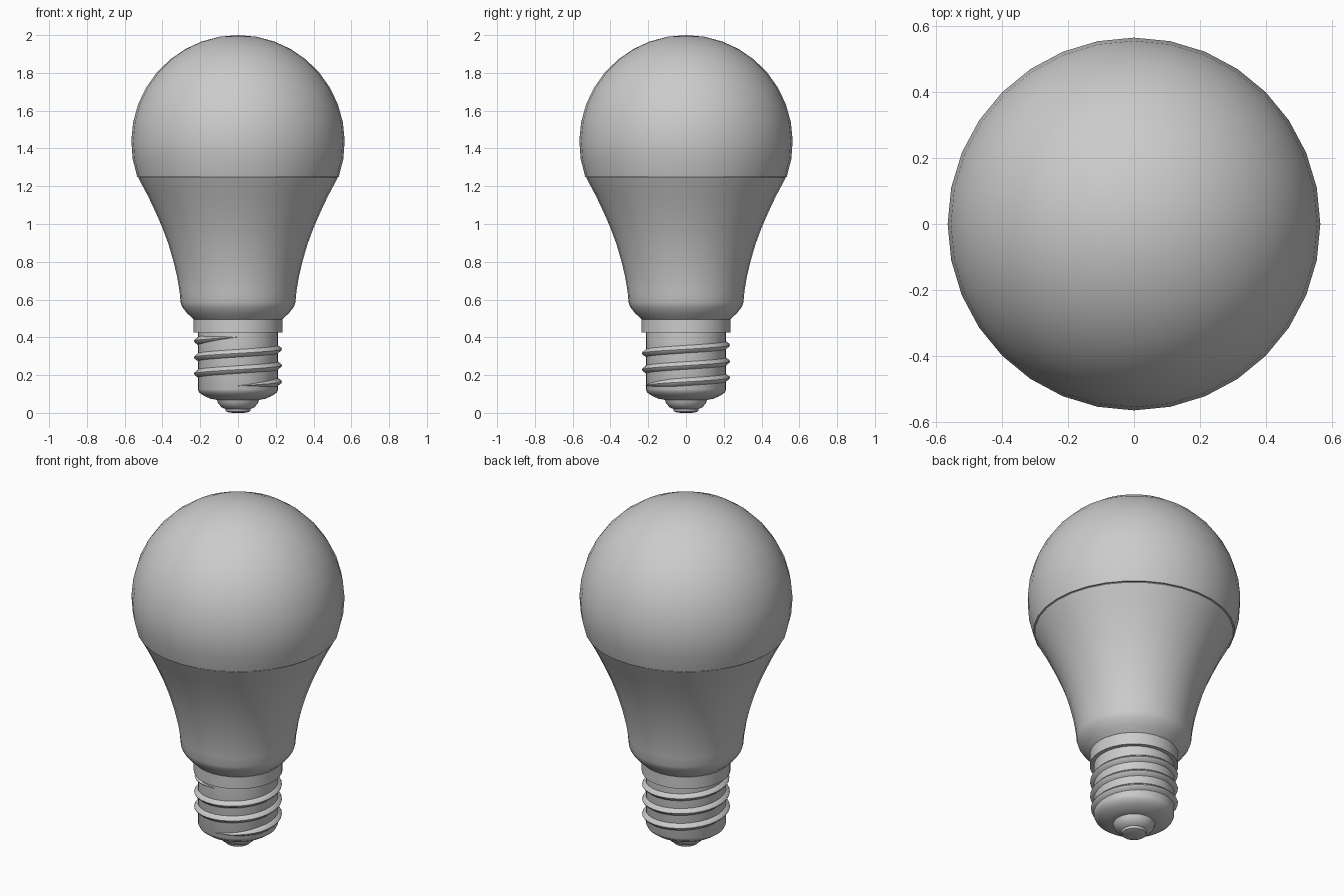
import bpy, bmesh, math

if "Cube" in bpy.data.objects:
    bpy.data.objects.remove(bpy.data.objects["Cube"])

SIDES = 32


def finish(name, bm, angle=40):
    bmesh.ops.recalc_face_normals(bm, faces=bm.faces)
    mesh = bpy.data.meshes.new(name)
    bm.to_mesh(mesh)
    bm.free()
    ob = bpy.data.objects.new(name, mesh)
    bpy.context.collection.objects.link(ob)
    bpy.ops.object.select_all(action='DESELECT')
    ob.select_set(True)
    bpy.context.view_layer.objects.active = ob
    bpy.ops.object.shade_smooth_by_angle(angle=math.radians(angle))
    return ob


def lathe(name, profile, angle=40):
    """Revolve (radius, z) points around z; a zero radius makes a pole."""
    bm = bmesh.new()
    rings = []
    for r, z in profile:
        if r < 1e-5:
            rings.append([bm.verts.new((0, 0, z))] * SIDES)
        else:
            rings.append([bm.verts.new((r * math.cos(2 * math.pi * i / SIDES),
                                        r * math.sin(2 * math.pi * i / SIDES), z))
                          for i in range(SIDES)])
    for a, b in zip(rings, rings[1:]):
        for i in range(SIDES):
            j = (i + 1) % SIDES
            quad = list(dict.fromkeys((a[i], a[j], b[j], b[i])))
            bm.faces.new(quad)
    return finish(name, bm, angle)


# Diffuser globe: sphere cut off at the housing rim
R, CZ = 0.565, 1.435
start = math.asin((1.25 - CZ) / R)
globe = [(0, 1.25)]
globe += [(R * math.cos(t), CZ + R * math.sin(t))
          for t in (start + (math.pi / 2 - start) * k / 11 for k in range(11))]
lathe("globe", globe + [(0, 2.0)])

# Flared housing
lathe("housing", [(0, 1.255), (0.522, 1.255), (0.527, 1.245), (0.515, 1.22),
                  (0.475, 1.145), (0.435, 1.06), (0.398, 0.975), (0.367, 0.89),
                  (0.341, 0.80), (0.322, 0.72), (0.309, 0.64), (0.304, 0.585),
                  (0.296, 0.562), (0.27, 0.528), (0.237, 0.498), (0.225, 0.488),
                  (0, 0.488)])

# Collar under the housing
lathe("collar", [(0, 0.495), (0.235, 0.495), (0.235, 0.425), (0, 0.425)])

# Screw base shell
lathe("screw_shell", [(0, 0.43), (0.213, 0.43), (0.213, 0.125), (0.205, 0.108),
                      (0.18, 0.09), (0.145, 0.075), (0.11, 0.068), (0, 0.068)])

# Contact tip
lathe("contact_tip", [(0, 0.072), (0.112, 0.072), (0.106, 0.052), (0.088, 0.03),
                      (0.068, 0.021), (0.064, 0.008), (0.045, 0.001), (0, 0)])

# Screw thread: rounded ridge swept up a right-handed helix, fading at both ends
bm = bmesh.new()
TURNS, Z0, Z1 = 3, 0.143, 0.402
section = [(-0.004, -0.024), (0.005, -0.016), (0.016, -0.008), (0.020, 0),
           (0.016, 0.008), (0.005, 0.016), (-0.004, 0.024)]
steps = TURNS * SIDES
rows = []
for k in range(steps + 1):
    a = -math.pi / 2 + 2 * math.pi * k / SIDES
    z = Z0 + (Z1 - Z0) * k / steps
    s = max(0.05, min(1, k / 6, (steps - k) / 6))
    rows.append([bm.verts.new(((0.213 + d * s) * math.cos(a),
                               (0.213 + d * s) * math.sin(a), z + h * s))
                 for d, h in section])
n = len(section)
for a, b in zip(rows, rows[1:]):
    for i in range(n):
        j = (i + 1) % n
        bm.faces.new((a[i], a[j], b[j], b[i]))
bm.faces.new(rows[0])
bm.faces.new(rows[-1])
finish("screw_thread", bm, 50)
